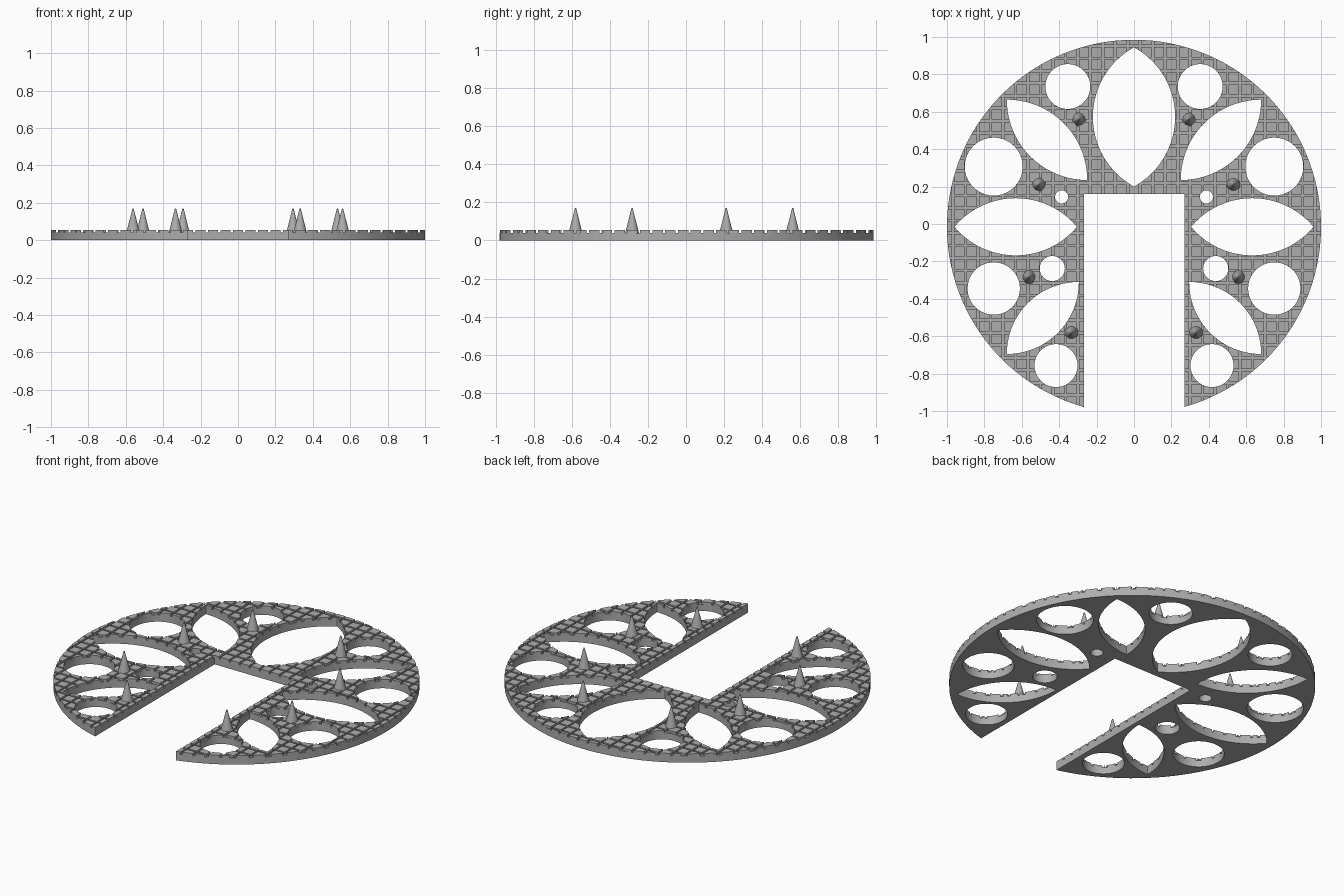
import bpy
import bmesh
import math
from mathutils import Vector

default = bpy.data.objects.get("Cube")
if default:
    bpy.data.objects.remove(default, do_unlink=True)

CENTER = Vector((0, -0.015))   # middle of the disc
FLOOR, TOP = 0.04, 0.054       # groove floor and tile top
PITCH, GROOVE = 0.0667, 0.012  # tread spacing and groove width

grey = bpy.data.materials.new("plain_grey")
grey.use_nodes = True
grey.diffuse_color = (0.42, 0.42, 0.42, 1)
grey.node_tree.nodes["Principled BSDF"].inputs["Base Color"].default_value = grey.diffuse_color


def make_object(name, bm):
    bmesh.ops.recalc_face_normals(bm, faces=bm.faces)
    mesh = bpy.data.meshes.new(name)
    bm.to_mesh(mesh)
    bm.free()
    mesh.materials.append(grey)
    obj = bpy.data.objects.new(name, mesh)
    bpy.context.collection.objects.link(obj)
    return obj


def prism(bm, points, z0, z1):
    face = bm.faces.new([bm.verts.new((x, y, z0)) for x, y in points])
    extruded = bmesh.ops.extrude_face_region(bm, geom=[face])["geom"]
    bmesh.ops.translate(bm, vec=(0, 0, z1 - z0),
                        verts=[v for v in extruded if isinstance(v, bmesh.types.BMVert)])


def circle(center, r, n):
    return [(center[0] + r * math.cos(math.tau * i / n),
             center[1] + r * math.sin(math.tau * i / n)) for i in range(n)]


def rectangle(x0, x1, y0, y1):
    return [(x0, y0), (x1, y0), (x1, y1), (x0, y1)]


def leaf(a, b, bulge, n=20):
    """Pointed oval made of two equal arcs between tips a and b."""
    a, b = Vector(a), Vector(b)
    mid, half = (a + b) / 2, (b - a).length / 2
    along = (b - a).normalized()
    side = Vector((-along.y, along.x))
    radius = (half ** 2 + bulge ** 2) / (2 * bulge)
    sweep = math.asin(half / radius)
    arc = []
    for i in range(n + 1):
        t = sweep * (2 * i / n - 1)
        arc.append((radius * math.sin(t), radius * math.cos(t) - radius + bulge))
    loop = arc + [(u, -v) for u, v in arc[-2:0:-1]]
    return [tuple(mid + along * u + side * v) for u, v in loop]


def apply_boolean(obj, cutter, operation):
    mod = obj.modifiers.new("cut", "BOOLEAN")
    mod.object, mod.operation, mod.solver = cutter, operation, "EXACT"
    graph = bpy.context.evaluated_depsgraph_get()
    mesh = bpy.data.meshes.new_from_object(obj.evaluated_get(graph))
    obj.modifiers.clear()
    obj.data = mesh


def smooth(obj):
    bpy.ops.object.select_all(action="DESELECT")
    obj.select_set(True)
    bpy.context.view_layer.objects.active = obj
    bpy.ops.object.shade_smooth_by_angle(angle=math.radians(35))


# Cutter holding the slot, the leaf openings and the round openings
bm = bmesh.new()
prism(bm, rectangle(-0.268, 0.27, -1.5, 0.16), -0.5, 0.5)
prism(bm, leaf((0, 0.2), (0, 0.945), 0.22), -0.5, 0.5)
leaves = [((0.25, 0.235), (0.68, 0.665), 0.126),
          ((0.305, -0.015), (0.96, -0.015), 0.153),
          ((0.295, -0.31), (0.68, -0.695), 0.113)]
rounds = [(0.354, 0.735, 0.12), (0.75, 0.307, 0.155), (0.387, 0.145, 0.035),
          (0.437, -0.238, 0.067), (0.75, -0.345, 0.14), (0.417, -0.757, 0.115)]
for s in (-1, 1):
    for a, b, bulge in leaves:
        prism(bm, leaf((s * a[0], a[1]), (s * b[0], b[1]), bulge), -0.5, 0.5)
    for x, y, r in rounds:
        prism(bm, circle((s * x, y), r, 40), -0.5, 0.5)
openings = make_object("openings_cutter", bm)
openings.hide_render = True

# Disc used to trim the tread tiles to the rim
bm = bmesh.new()
prism(bm, circle(CENTER, 1, 128), -0.5, 0.5)
trim = make_object("rim_cutter", bm)
trim.hide_render = True

# Base plate
bm = bmesh.new()
prism(bm, circle(CENTER, 1, 128), 0, FLOOR)
plate = make_object("base_plate", bm)
apply_boolean(plate, openings, "DIFFERENCE")

# Raised square tread tiles
bm = bmesh.new()
h = (PITCH - GROOVE) / 2
for i in range(-16, 17):
    for j in range(-16, 17):
        x, y = i * PITCH, j * PITCH + CENTER.y
        if math.hypot(abs(x) - h, abs(y - CENTER.y) - h) < 1:
            prism(bm, rectangle(x - h, x + h, y - h, y + h), FLOOR, TOP)
tiles = make_object("tread_tiles", bm)
apply_boolean(tiles, trim, "INTERSECT")
apply_boolean(tiles, openings, "DIFFERENCE")

for cutter in (openings, trim):
    bpy.data.objects.remove(cutter, do_unlink=True)
smooth(plate)
smooth(tiles)

# Pointed spikes: right x, left x, y
for row, (right, left, y) in enumerate([(-0.294, 0.294, 0.56), (-0.508, 0.532, 0.211),
                                        (-0.561, 0.559, -0.283), (-0.334, 0.332, -0.58)]):
    for side, x in (("right", right), ("left", left)):
        bm = bmesh.new()
        bmesh.ops.create_cone(bm, cap_ends=True, segments=24, radius1=0.036,
                              radius2=0.003, depth=0.17 - FLOOR)
        spike = make_object(f"spike_{side}_{row + 1}", bm)
        spike.location = (x, y, (0.17 + FLOOR) / 2)
        smooth(spike)
